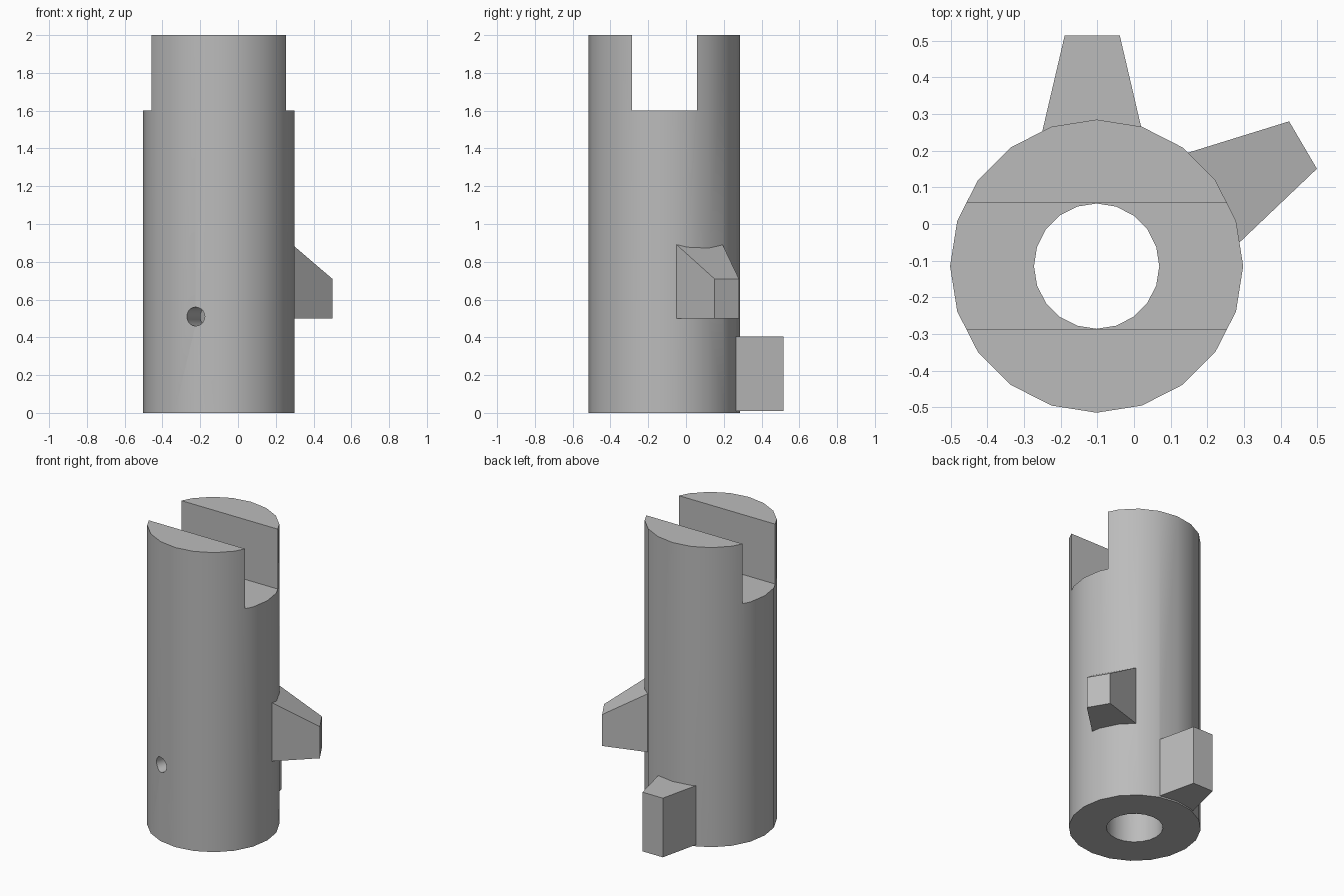
import bpy, bmesh, math
from mathutils import Matrix, Vector

if "Cube" in bpy.data.objects:
    bpy.data.objects.remove(bpy.data.objects["Cube"])

CX, CY = -0.102, -0.115   # tube axis
RADIUS, BORE, SIDES = 0.4, 0.171, 20

grey = bpy.data.materials.new("plain grey")
grey.use_nodes = True
colour = (0.5, 0.5, 0.5, 1)
grey.diffuse_color = colour
grey.node_tree.nodes["Principled BSDF"].inputs["Base Color"].default_value = colour


def make(name, bm):
    bmesh.ops.recalc_face_normals(bm, faces=bm.faces)
    mesh = bpy.data.meshes.new(name)
    bm.to_mesh(mesh)
    bm.free()
    mesh.materials.append(grey)
    obj = bpy.data.objects.new(name, mesh)
    bpy.context.collection.objects.link(obj)
    return obj


def cylinder(name, radius, depth, matrix):
    bm = bmesh.new()
    bmesh.ops.create_cone(bm, cap_ends=True, segments=SIDES, radius1=radius,
                          radius2=radius, depth=depth, matrix=matrix)
    return make(name, bm)


def box(name, size, centre):
    bm = bmesh.new()
    bmesh.ops.create_cube(bm, size=1, matrix=Matrix.Translation(centre) @ Matrix.Diagonal((*size, 1)))
    return make(name, bm)


def combine(target, other, operation):
    mod = target.modifiers.new(operation.lower(), 'BOOLEAN')
    mod.operation, mod.object, mod.solver = operation, other, 'EXACT'
    bpy.context.view_layer.objects.active = target
    bpy.ops.object.modifier_apply(modifier=mod.name)
    bpy.data.objects.remove(other)


def lug(name, degrees, reach, low, top_in, top_out, shift=0):
    """Tapered lug pointing outward, rooted inside the tube wall."""
    root, tip_half = 0.3, 0.075
    root_half = tip_half + 0.234 * (reach - root)
    place = (Matrix.Translation((CX, CY, 0))
             @ Matrix.Rotation(math.radians(degrees), 4, 'Z'))
    bm = bmesh.new()
    for r, half, top in ((root, root_half, top_in), (reach, tip_half, top_out)):
        for side in (-half, half):
            for z in (low, top):
                bm.verts.new(place @ Vector((r, side + shift, z)))
    bmesh.ops.convex_hull(bm, input=bm.verts)
    bmesh.ops.dissolve_limit(bm, angle_limit=0.01, verts=bm.verts, edges=bm.edges)
    return make(name, bm)


# Tube with bore and top slot
tube = cylinder("tube", RADIUS, 2, Matrix.Translation((CX, CY, 1)))
combine(tube, cylinder("bore_cutter", BORE, 3, Matrix.Translation((CX, CY, 1))), 'DIFFERENCE')
combine(tube, box("slot_cutter", (2, 0.344, 1), (CX, CY, 2.1)), 'DIFFERENCE')

# Small radial pin hole through the front wall into the bore
pin = (Matrix.Translation((CX, CY, 0.51)) @ Matrix.Rotation(math.radians(-108), 4, 'Z')
       @ Matrix.Translation((0.3, 0, 0)) @ Matrix.Rotation(math.pi / 2, 4, 'Y'))
combine(tube, cylinder("pin_hole_cutter", 0.05, 0.4, pin), 'DIFFERENCE')

# Two lugs fused to the wall
combine(tube, lug("back_lug", 90, 0.63, 0.01, 0.405, 0.405, 0.012), 'UNION')
combine(tube, lug("side_lug", 30.4, 0.653, 0.5, 0.935, 0.71), 'UNION')

# Smooth round walls, crisp edges
bpy.ops.object.select_all(action='DESELECT')
tube.select_set(True)
bpy.context.view_layer.objects.active = tube
bpy.ops.object.shade_smooth_by_angle(angle=math.radians(25))
